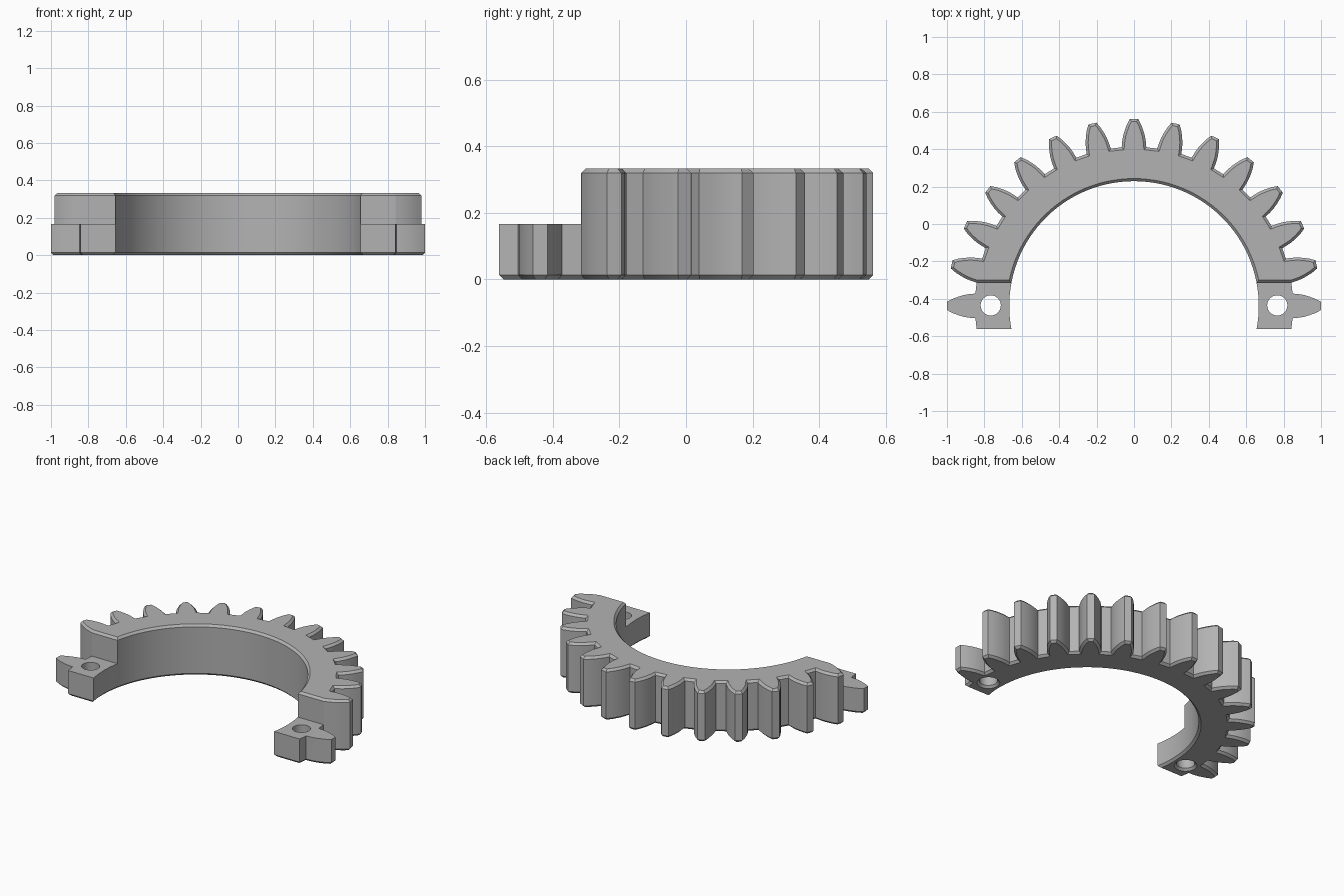
import bpy, bmesh, math
from mathutils import Vector, Matrix

cube = bpy.data.objects.get("Cube")
if cube:
    bpy.data.objects.remove(cube)

CENTER_Y = -0.438      # gear axis
ROOT, BORE = 0.85, 0.667
HEIGHT, STEP = 0.333, 0.166
CHAMFER = 0.014
LUG = 0.1235           # half width of the mounting lugs
PITCH = math.pi / 14   # 28 teeth on a full turn

grey = bpy.data.materials.new("plain grey")
grey.use_nodes = True
grey.diffuse_color = (0.45, 0.45, 0.45, 1)
grey.node_tree.nodes["Principled BSDF"].inputs["Base Color"].default_value = (0.45, 0.45, 0.45, 1)


def polar(r, a):
    return Vector((r * math.cos(a), r * math.sin(a)))


def inset(pts, d):
    """Move a counter-clockwise outline inwards by d with mitred corners."""
    out = []
    for i, p in enumerate(pts):
        e1 = (p - pts[i - 1]).normalized()
        e2 = (pts[(i + 1) % len(pts)] - p).normalized()
        n1, n2 = Vector((-e1.y, e1.x)), Vector((-e2.y, e2.x))
        out.append(p + (n1 + n2) * d / (1 + n1.dot(n2)))
    return out


def loft(name, rings):
    """Skin a stack of matching 3D rings and cap both ends."""
    bm = bmesh.new()
    loops = [[bm.verts.new(p) for p in ring] for ring in rings]
    n = len(loops[0])
    for low, high in zip(loops, loops[1:]):
        for i in range(n):
            j = (i + 1) % n
            bm.faces.new((low[i], low[j], high[j], high[i]))
    bm.faces.new(loops[0][::-1])
    bm.faces.new(loops[-1])
    bmesh.ops.recalc_face_normals(bm, faces=bm.faces)
    mesh = bpy.data.meshes.new(name)
    bm.to_mesh(mesh)
    bm.free()
    mesh.materials.append(grey)
    obj = bpy.data.objects.new(name, mesh)
    bpy.context.collection.objects.link(obj)
    return obj


def level(pts, z):
    return [(p.x, p.y + CENTER_Y, z) for p in pts]


# Half gear outline: toothed outside, then smooth bore back
flank = [(0.848, 0.066), (0.88, 0.063), (0.91, 0.058), (0.94, 0.049), (0.97, 0.038), (1.0, 0.022)]
tooth = [Vector((r, -w)) for r, w in flank] + [Vector((r, w)) for r, w in reversed(flank)]
end = math.asin(LUG / ROOT)
outline = [polar(ROOT, -end)]
for k in range(15):
    turn = Matrix.Rotation(k * PITCH, 2)
    outline += [turn @ p for p in tooth]
outline.append(polar(ROOT, math.pi + end))
bore_end = math.asin(LUG / BORE)
steps = 64
for i in range(steps + 1):
    outline.append(polar(BORE, math.pi + bore_end - i * (math.pi + 2 * bore_end) / steps))

small = inset(outline, CHAMFER)
gear = loft("half_gear_ring", [level(small, 0), level(outline, CHAMFER),
                               level(outline, HEIGHT - CHAMFER), level(small, HEIGHT)])

# Cutter that lowers both lugs and chamfers the top of the step wall
wall = CENTER_Y + LUG
side = [(-1, STEP), (wall, STEP), (wall, HEIGHT - CHAMFER),
        (wall + CHAMFER * 2, HEIGHT + CHAMFER), (-1, HEIGHT + CHAMFER)]
cutters = [loft("lug_step_cutter", [[(x, y, z) for y, z in side] for x in (-1.2, 1.2)])]

# Bolt hole cutters
for s, label in ((1, "left"), (-1, "right")):
    def circle(r, z):
        return [(s * 0.766 + p.x, CENTER_Y + 0.003 + p.y, z)
                for p in (polar(r, i * math.tau / 32) for i in range(32))]
    hole = 0.054
    cutters.append(loft(label + "_bolt_hole_cutter", [
        circle(hole + CHAMFER * 2, -CHAMFER), circle(hole, CHAMFER), circle(hole, STEP + 0.05)]))

bpy.context.view_layer.objects.active = gear
for cutter in cutters:
    cutter.hide_render = True
    mod = gear.modifiers.new("cut", "BOOLEAN")
    mod.operation, mod.solver, mod.object = "DIFFERENCE", "EXACT", cutter
    bpy.ops.object.modifier_apply(modifier=mod.name)
    bpy.data.objects.remove(cutter)

# Smooth bore, holes and flanks, sharp elsewhere
bpy.ops.object.select_all(action="DESELECT")
gear.select_set(True)
bpy.ops.object.shade_smooth_by_angle(angle=math.radians(25))
